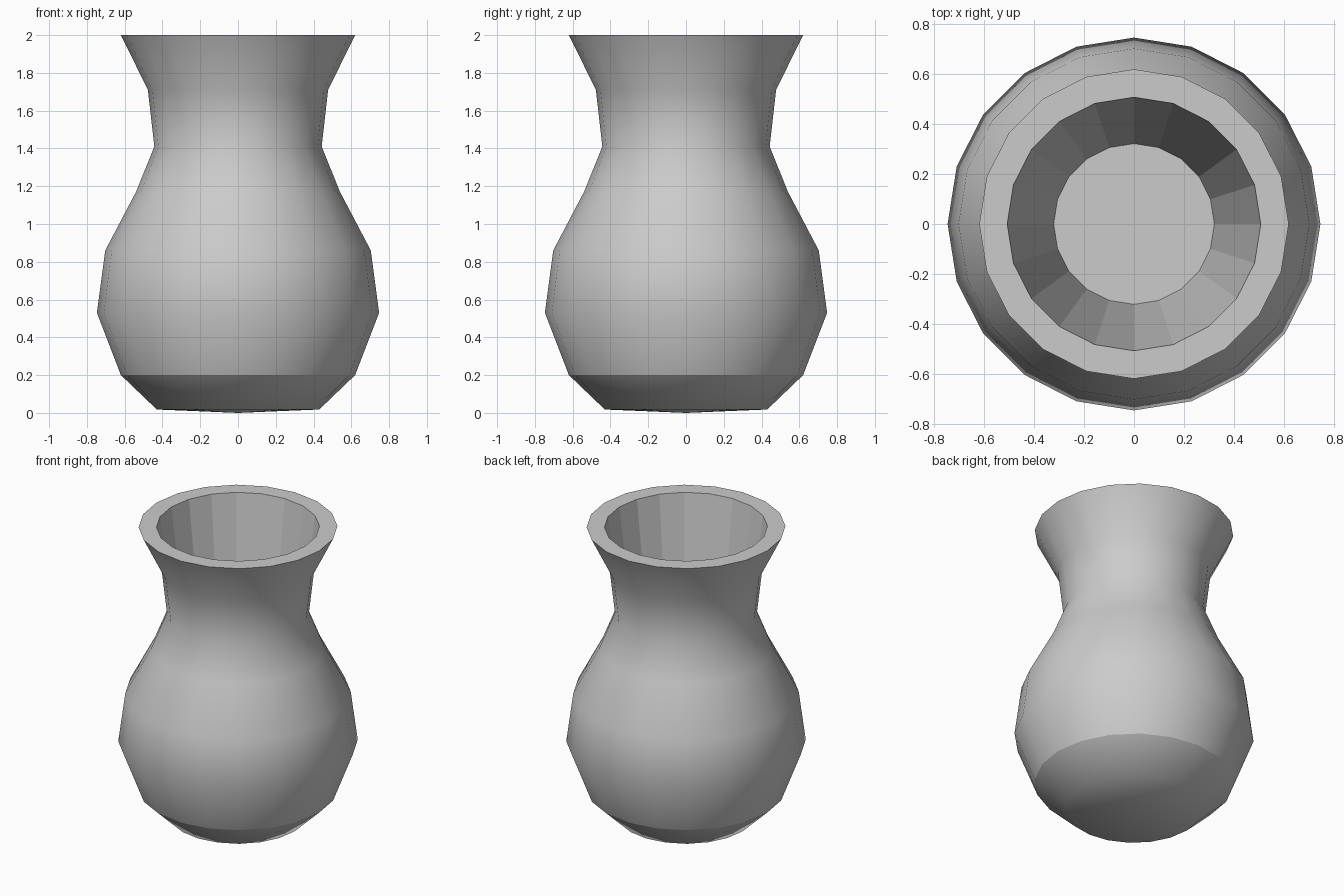
import bpy, bmesh
from math import cos, sin, pi

if "Cube" in bpy.data.objects:
    bpy.data.objects.remove(bpy.data.objects["Cube"])

SIDES = 20
# (radius, height) from the foot up the outside, over the rim and down inside
outer = [(0.43, 0.018), (0.62, 0.20), (0.747, 0.53), (0.703, 0.86),
         (0.54, 1.17), (0.443, 1.41), (0.477, 1.71), (0.62, 2.0)]
inner = [(0.508, 2.0), (0.322, 0.6)]

bm = bmesh.new()


def ring(r, z):
    return [bm.verts.new((r * cos(2 * pi * i / SIDES), r * sin(2 * pi * i / SIDES), z))
            for i in range(SIDES)]


rings = [ring(r, z) for r, z in outer + inner]

# Walls: smooth outside, flat rim and inside
for k, (a, b) in enumerate(zip(rings, rings[1:])):
    for i in range(SIDES):
        j = (i + 1) % SIDES
        f = bm.faces.new((a[i], a[j], b[j], b[i]))
        f.smooth = k < len(outer) - 1

# Inside floor
bm.faces.new(rings[-1])

# Slightly domed underside
centre = bm.verts.new((0, 0, 0))
for i in range(SIDES):
    f = bm.faces.new((rings[0][(i + 1) % SIDES], rings[0][i], centre))
    f.smooth = True

# Crisp shading break above the foot and at the lip
for loop in (rings[1], rings[len(outer) - 1]):
    for i in range(SIDES):
        bm.edges.get((loop[i], loop[(i + 1) % SIDES])).smooth = False

bmesh.ops.recalc_face_normals(bm, faces=bm.faces)
mesh = bpy.data.meshes.new("vase")
bm.to_mesh(mesh)
bm.free()
vase = bpy.data.objects.new("vase", mesh)
bpy.context.collection.objects.link(vase)
